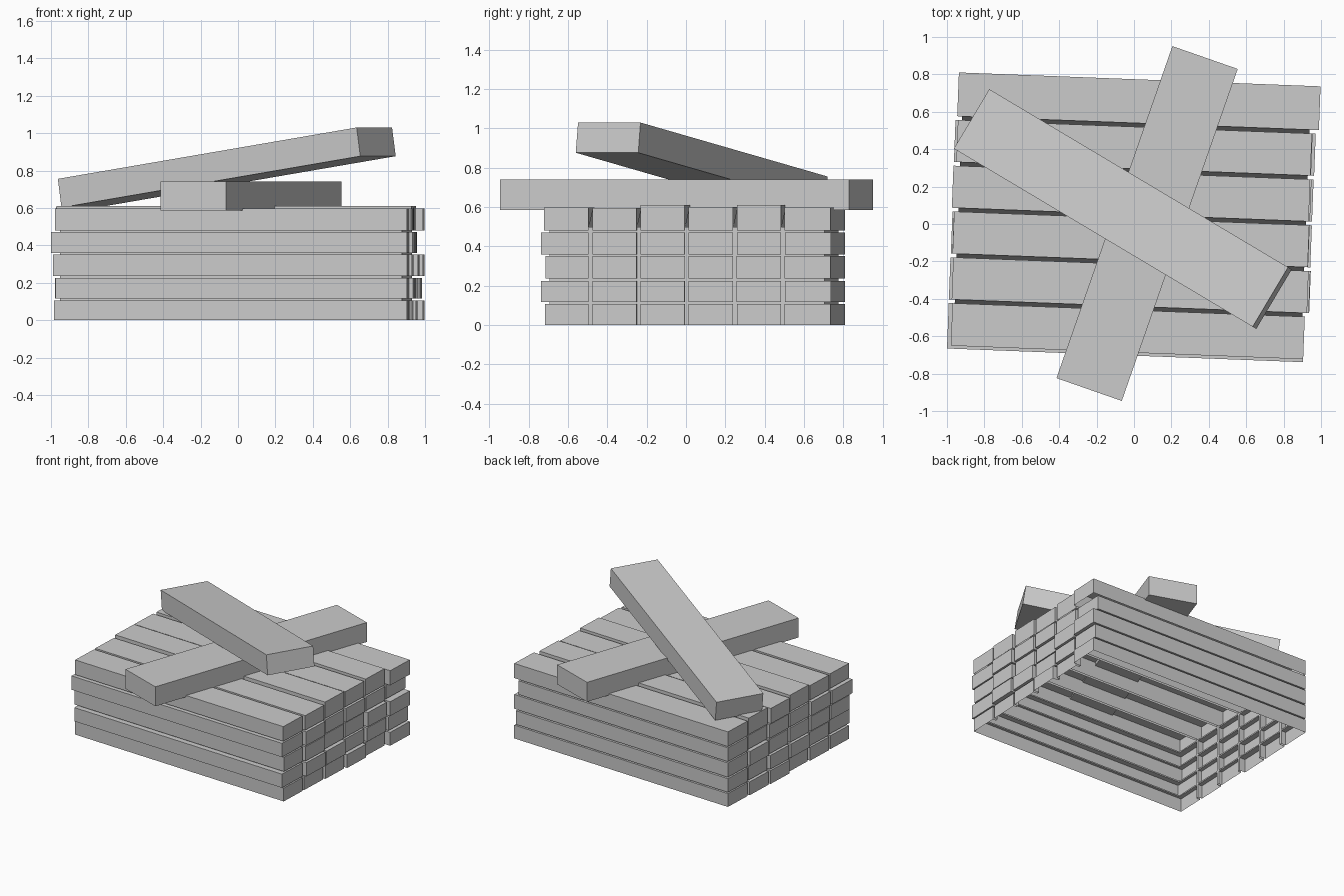
import bpy, bmesh, math, random
from mathutils import Matrix

if "Cube" in bpy.data.objects:
    bpy.data.objects.remove(bpy.data.objects["Cube"])

random.seed(4)
YAW = math.radians(-2.2)
STACK = Matrix.Translation((-0.01, 0.04, 0)) @ Matrix.Rotation(YAW, 4, 'Z')
FACES = {'-x': (0, 4, 6, 2), '+x': (1, 3, 7, 5), '-y': (0, 1, 5, 4),
         '+y': (2, 6, 7, 3), '-z': (0, 2, 3, 1), '+z': (4, 5, 7, 6)}


def box(bm, xs, ys, zs, skip=()):
    """Box between sorted ranges, leaving out the hidden sides."""
    xs, ys, zs = sorted(xs), sorted(ys), sorted(zs)
    v = [bm.verts.new((x, y, z)) for z in zs for y in ys for x in xs]
    for name, idx in FACES.items():
        if name not in skip:
            bm.faces.new([v[i] for i in idx])


def quad(bm, *pts):
    bm.faces.new([bm.verts.new(p) for p in pts])


def finish(bm, name, matrix):
    me = bpy.data.meshes.new(name)
    bm.to_mesh(me)
    bm.free()
    ob = bpy.data.objects.new(name, me)
    ob.matrix_world = matrix
    bpy.context.collection.objects.link(ob)
    return ob


# Stack layout: six columns, five layers, hollow inside and open below
PITCH, GAP, INNER_X, INNER_Y = 0.245, 0.010, 0.915, 0.70
LAYERS = [(0, .106), (.116, .225), (.236, .35), (.36, .47), (.48, .60)]
TOPS = [.597, .596, .611, .601, .611, .597]
FRONT_Y = [-.722, -.743, -.718, -.743, -.727]
FRONT_LEFT = [-.947, -.937, -.952, -.962, -.942]
BACK_RIGHT = [.98, .965, .98, .94, .98]


def column(c):
    y0 = (c - 3) * PITCH
    return y0 + GAP, y0 + PITCH - GAP


for k, (z0, z1) in enumerate(LAYERS):
    bm = bmesh.new()
    top = k == 4
    under = ('-z',) if k == 0 else ()
    for c in range(6):
        y0, y1 = column(c)
        left = -random.uniform(.94, .965)
        right = random.uniform(.938, .968)
        outer = ()
        if c == 0:
            y0, left, right, outer = FRONT_Y[k], FRONT_LEFT[k], .943, ('-y',)
        if c == 5:
            y1, left, right, outer = .734, -.955, BACK_RIGHT[k], ('+y',)
        zt = TOPS[c] if top else z1
        # plank ends, or the whole plank on the top layer
        if top:
            box(bm, (left, right), (y0, y1), (z0, zt), ('-z',))
        else:
            box(bm, (left, -INNER_X), (y0, y1), (z0, zt), ('+x',) + outer + under)
            box(bm, (INNER_X, right), (y0, y1), (z0, zt), ('-x',) + outer + under)
            # long outer sides
            if c == 0:
                box(bm, (left, right), (y0, -INNER_Y), (z0, zt),
                    ('-x', '+x', '+y') + under)
            if c == 5:
                box(bm, (left, right), (INNER_Y, y1), (z0, zt),
                    ('-x', '+x', '-y') + under)
    finish(bm, f"plank_layer_{k + 1}", STACK)

# Recessed strips closing the gaps between planks
bm = bmesh.new()
for c in range(1, 6):
    y = (c - 3) * PITCH
    a, b = y - GAP, y + GAP
    quad(bm, (-.93, a, .50), (.93, a, .50), (.93, b, .59), (-.93, b, .59))
    quad(bm, (INNER_X, a, 0), (INNER_X, b, 0), (INNER_X, b, .5), (INNER_X, a, .5))
    quad(bm, (-INNER_X, b, 0), (-INNER_X, a, 0), (-INNER_X, a, .5), (-INNER_X, b, .5))
for (_, a), (b, _) in zip(LAYERS, LAYERS[1:]):
    X, Y = INNER_X, INNER_Y
    ring = [(-X, -Y), (X, -Y), (X, Y), (-X, Y)]
    for i in range(4):
        p, q = ring[i], ring[(i + 1) % 4]
        quad(bm, (*p, a), (*q, a), (*q, b), (*p, b))
finish(bm, "gap_strips", STACK)


# Two loose planks lying across the top
def loose_plank(name, loc, yaw, pitch):
    bm = bmesh.new()
    box(bm, (-.94, .94), (-.185, .185), (-.0775, .0775))
    finish(bm, name, Matrix.Translation(loc)
           @ Matrix.Rotation(math.radians(yaw), 4, 'Z')
           @ Matrix.Rotation(math.radians(-pitch), 4, 'Y'))


loose_plank("flat_loose_plank", (.07, .0025, .6625), 70.75, 0)
loose_plank("leaning_loose_plank", (-.06, .08, .816), -30.8, 8.4)
